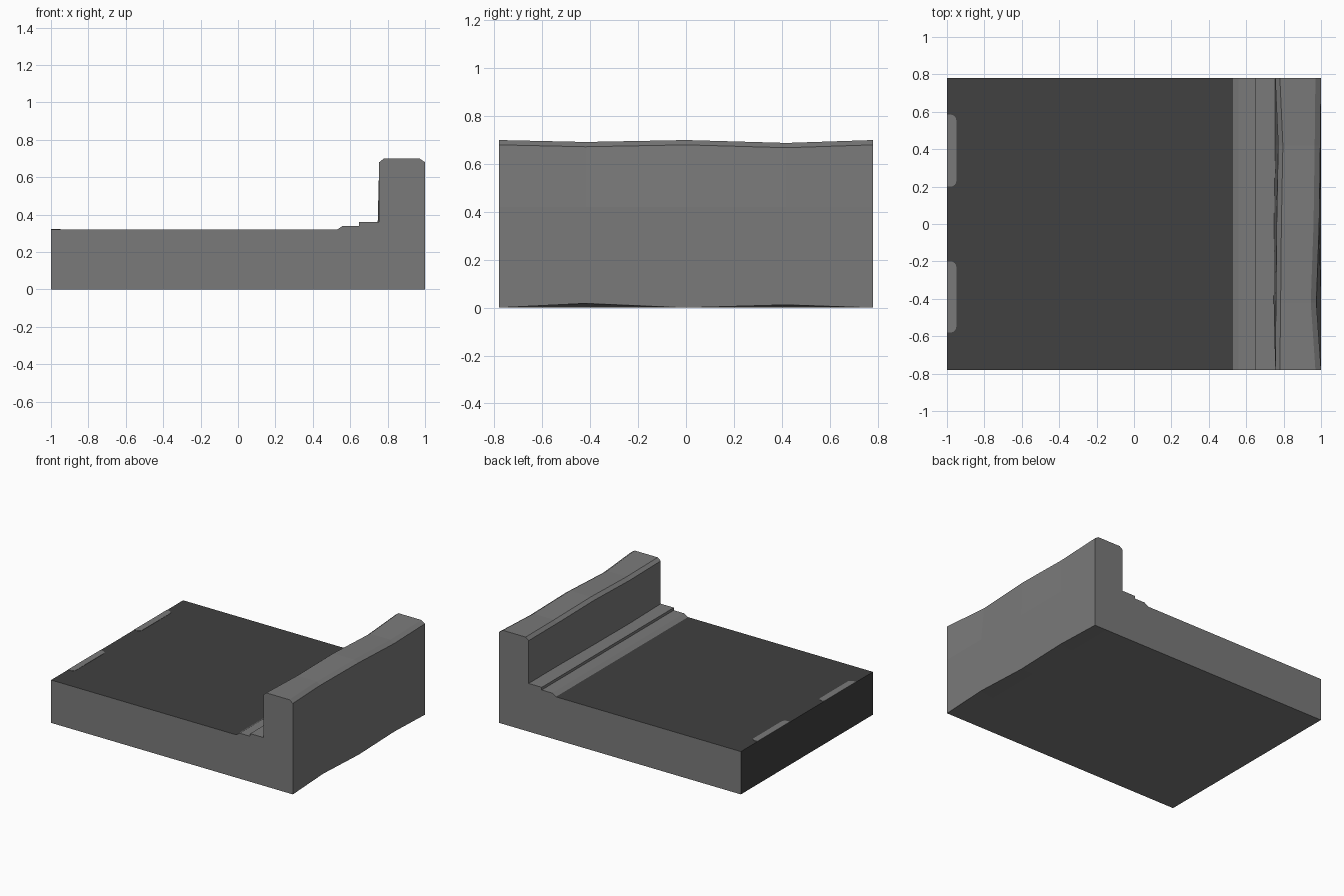
import bpy, bmesh, math

if "Cube" in bpy.data.objects:
    bpy.data.objects.remove(bpy.data.objects["Cube"])


def material(name, v):
    m = bpy.data.materials.new(name)
    m.diffuse_color = (v, v, v, 1)
    m.use_nodes = True
    m.node_tree.nodes["Principled BSDF"].inputs["Base Color"].default_value = m.diffuse_color
    return m


stone = material("grey stone", 0.195)
asphalt = material("dark asphalt", 0.052)


def finish(bm, name, mats):
    bmesh.ops.recalc_face_normals(bm, faces=bm.faces)
    mesh = bpy.data.meshes.new(name)
    bm.to_mesh(mesh)
    bm.free()
    for m in mats:
        mesh.materials.append(m)
    ob = bpy.data.objects.new(name, mesh)
    bpy.context.collection.objects.link(ob)
    return ob


# Road slab with gutter steps and a worn barrier: one profile lofted along y.
# Wear per station: y, top drop, outer top inset, inner top inset,
# foot bulge towards the road, lift of the lower outer edge
STATIONS = [
    (-0.78, 0.000, 0.000, 0.000, 0.000, 0.000),
    (-0.42, 0.008, 0.025, 0.004, 0.008, 0.018),
    (0.00, 0.000, 0.010, 0.008, 0.006, 0.000),
    (0.42, 0.012, 0.004, 0.016, 0.000, 0.012),
    (0.78, 0.000, 0.000, 0.000, 0.000, 0.000),
]


def profile(drop, outer, inner, foot, lift):
    return [
        (-1, 0), (0.9, 0), (1, lift), (1, 0.42),
        (1 - outer, 0.68 - drop), (0.97 - outer, 0.70 - drop),
        (0.78 + inner, 0.70 - drop), (0.755 + inner, 0.68 - drop),
        (0.755 - foot, 0.36), (0.647, 0.36), (0.647, 0.34),
        (0.56, 0.34), (0.53, 0.32), (-1, 0.32),
    ]


bm = bmesh.new()
rings = [[bm.verts.new((x, y, z)) for x, z in profile(*wear)]
         for y, *wear in STATIONS]
n = len(rings[0])
for a, b in zip(rings, rings[1:]):
    for i in range(n):
        j = (i + 1) % n
        bm.faces.new((a[i], a[j], b[j], b[i]))
bm.faces.new(rings[0])
bm.faces.new(rings[-1])
bmesh.ops.recalc_face_normals(bm, faces=bm.faces)
# Asphalt on the road surface and on the road-side end
for f in bm.faces:
    c = f.calc_center_median()
    road_top = f.normal.z > 0.99 and abs(c.z - 0.32) < 0.005
    road_end = f.normal.x < -0.99 and c.x < -0.99
    f.material_index = 1 if road_top or road_end else 0
finish(bm, "road_and_barrier", [stone, asphalt])


# Lane dashes along the road edge, rounded on the inner side
def lane_dash(name, y0, y1, r=0.03, x1=-0.95):
    pts = [(-1, y1), (-1, y0)]
    for cy, start in ((y0 + r, -90), (y1 - r, 0)):
        for k in range(5):
            t = math.radians(start + 22.5 * k)
            pts.append((x1 - r + r * math.cos(t), cy + r * math.sin(t)))
    bm = bmesh.new()
    face = bm.faces.new([bm.verts.new((x, y, 0.319)) for x, y in pts])
    ext = bmesh.ops.extrude_face_region(bm, geom=[face])["geom"]
    top = [v for v in ext if isinstance(v, bmesh.types.BMVert)]
    bmesh.ops.translate(bm, verts=top, vec=(0, 0, 0.003))
    finish(bm, name, [stone])


lane_dash("lane_dash_front", -0.58, -0.20)
lane_dash("lane_dash_back", 0.20, 0.585)
